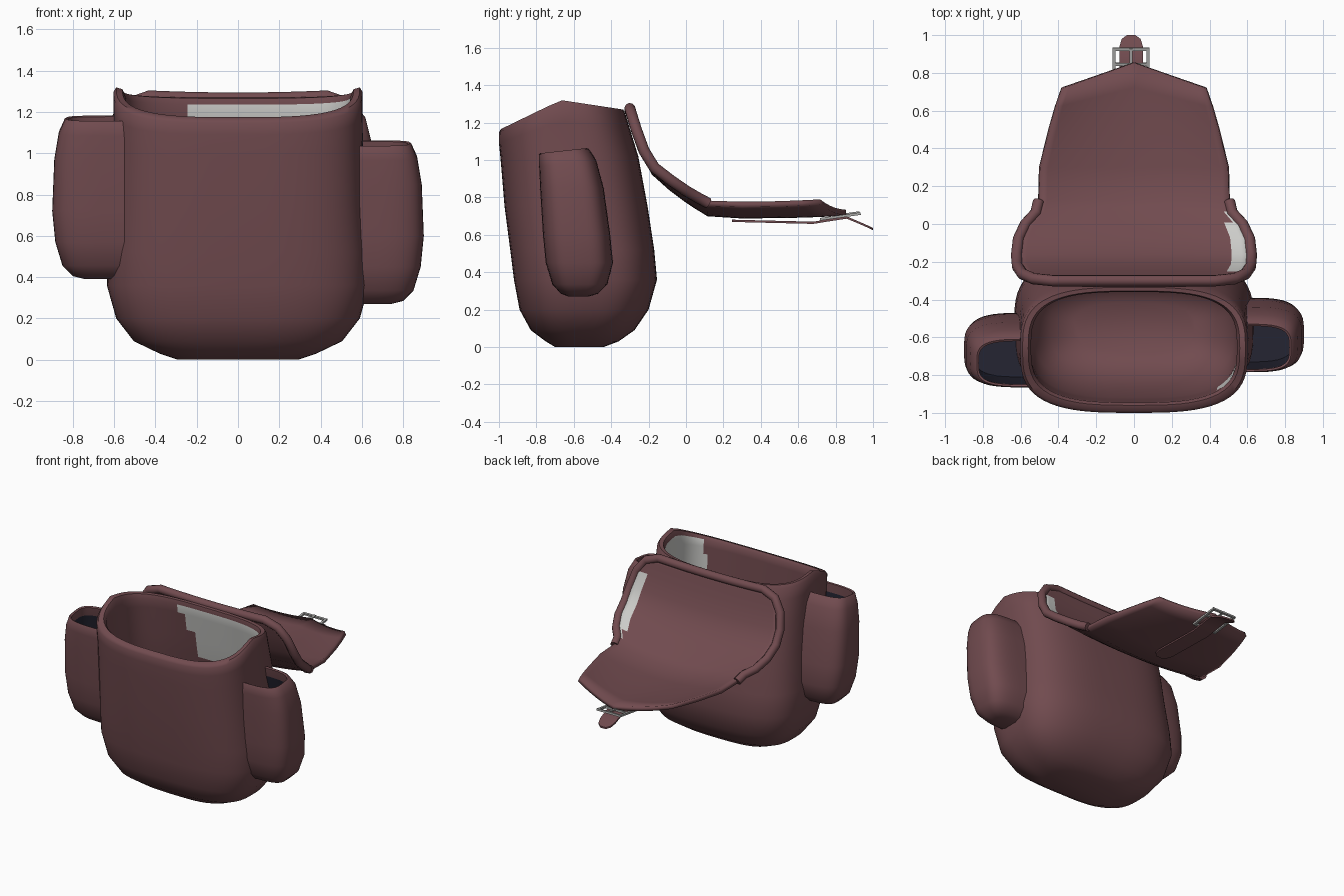
import bpy, bmesh, math
from mathutils import Vector

if "Cube" in bpy.data.objects:
    bpy.data.objects.remove(bpy.data.objects["Cube"])


def material(name, r, g, b):
    m = bpy.data.materials.new(name)
    m.diffuse_color = (r, g, b, 1)
    m.use_nodes = True
    m.node_tree.nodes["Principled BSDF"].inputs["Base Color"].default_value = m.diffuse_color
    return m


MAROON = material("maroon cloth", 0.165, 0.070, 0.078)
PALE = material("pale lining", 0.60, 0.60, 0.58)
NAVY = material("dark navy lining", 0.018, 0.018, 0.032)
METAL = material("grey metal", 0.38, 0.38, 0.37)


def finish(name, bm, mats, angle=45):
    me = bpy.data.meshes.new(name)
    bm.to_mesh(me)
    bm.free()
    me.shade_smooth()
    me.set_sharp_from_angle(angle=math.radians(angle))
    for m in mats:
        me.materials.append(m)
    ob = bpy.data.objects.new(name, me)
    bpy.context.collection.objects.link(ob)
    return ob


def loft(name, rings, mats, rule=None, closed=True, angle=45):
    """Skin a list of point rings; rule(ring index, centre) picks the material."""
    bm = bmesh.new()
    vs = [[bm.verts.new(p) for p in r] for r in rings]
    n = len(rings[0])
    for i in range(len(vs) - 1):
        for j in range(n if closed else n - 1):
            k = (j + 1) % n
            f = bm.faces.new((vs[i][j], vs[i][k], vs[i + 1][k], vs[i + 1][j]))
            if rule:
                f.material_index = rule(i, f.calc_center_median())
    if closed:
        bm.faces.new(vs[0])
        f = bm.faces.new(vs[-1])
        if rule:
            f.material_index = rule(len(vs) - 1, f.calc_center_median())
    bmesh.ops.recalc_face_normals(bm, faces=bm.faces)
    if not closed and sum(f.normal.z for f in bm.faces) < 0:
        bmesh.ops.reverse_faces(bm, faces=bm.faces)
    return finish(name, bm, mats, angle)


def arc(n, power, start=0.0, sweep=2 * math.pi, end=False):
    """Unit superellipse points."""
    out = []
    for i in range(n):
        a = start + sweep * i / (n - 1 if end else n)
        c, s = math.cos(a), math.sin(a)
        out.append((math.copysign(abs(c) ** (2 / power), c),
                    math.copysign(abs(s) ** (2 / power), s)))
    return out


# Main bag: outer wall, rolled lip, inner wall. Rows: z, front y, back y, half width
BODY = [(0.0, -0.70, -0.44, 0.29), (0.03, -0.75, -0.36, 0.38), (0.09, -0.83, -0.275, 0.505),
        (0.20, -0.89, -0.20, 0.59), (0.36, -0.92, -0.155, 0.635), (0.52, -0.94, -0.17, 0.63),
        (0.75, -0.97, -0.205, 0.612), (1.0, -0.99, -0.255, 0.605), (1.12, -1.0, -0.30, 0.603),
        (1.185, -1.0, -0.325, 0.603), (1.20, -0.99, -0.335, 0.59), (1.195, -0.96, -0.355, 0.56),
        (1.17, -0.945, -0.36, 0.545)]
INNER = len(BODY) - 1
BODY += [(z, -0.945 + (1.17 - z) * 0.04, -0.36 + (1.17 - z) * 0.21, 0.545 + (1.17 - z) * 0.02)
         for z in (1.12, 1.07, 1.02, 0.97, 0.92, 0.85, 0.75, 0.5)]
BODY += [(0.25, -0.85, -0.25, 0.53), (0.12, -0.77, -0.33, 0.44), (0.06, -0.68, -0.42, 0.32)]


def lip_height(y):
    return 1.32 - 0.16 * (-0.67 - y) / 0.33 if y < -0.67 else 1.32 - 0.05 * (y + 0.67) / 0.33


def body_ring(z, yf, yb, hx):
    pts = []
    for cx, cy in arc(64, 3.1):
        y = (yf + yb) / 2 + cy * (yb - yf) / 2
        zz = 0.9 + (z - 0.9) * (lip_height(y) - 0.9) / 0.3 if z > 0.9 else z
        pts.append((cx * hx, y, zz))
    return pts


def body_colour(i, c):
    if i < INNER or c.z < 0.72:
        return 0
    if c.y > -0.65:
        return int(c.x > -0.28 + 0.6 * (1.25 - c.z))
    return int(c.x > 0.45)


loft("bag_body", [body_ring(*r) for r in BODY], [MAROON, PALE], body_colour)

# Side pockets: D-shaped rings against the bag. Rows: z, front y, back y, outer x
POCKET = [(0.27, -0.63, -0.52, 0.74), (0.285, -0.67, -0.47, 0.80), (0.335, -0.715, -0.42, 0.85),
          (0.45, -0.75, -0.39, 0.885), (0.60, -0.765, -0.405, 0.90), (0.85, -0.78, -0.44, 0.89),
          (0.98, -0.785, -0.48, 0.868), (1.045, -0.785, -0.52, 0.84), (1.05, -0.78, -0.53, 0.832),
          (1.045, -0.77, -0.54, 0.822), (0.98, -0.768, -0.53, 0.83), (0.8, -0.762, -0.47, 0.86),
          (0.45, -0.73, -0.43, 0.85)]


def pocket(name, side, dy, dz, inner_x):
    rings = []
    for z, yf, yb, xo in POCKET:
        ring = []
        for cx, cy in arc(25, 3.6, -math.pi / 2, math.pi, True):
            y = (yf + yb) / 2 + cy * (yb - yf) / 2
            tilt = 0.11 * (y + 0.65) if z > 0.9 else 0
            ring.append((side * (inner_x + max(cx, 0) * (xo - inner_x)), y + dy, z + dz + tilt))
        rings.append(ring)
    loft(name, rings, [MAROON, NAVY], lambda i, c: int(i >= 10))


pocket("right_pocket", 1, 0, 0, 0.575)
pocket("left_pocket", -1, -0.08, 0.12, 0.55)

# Lid folded open behind the bag. Rows: edge y, edge z, half width, sag at the middle
LID = [(-0.30, 1.275, 0.43, 0.01), (-0.29, 1.24, 0.53, 0.01), (-0.265, 1.16, 0.59, 0.015),
       (-0.225, 1.05, 0.617, 0.02), (-0.17, 0.96, 0.622, 0.03), (-0.08, 0.89, 0.612, 0.04),
       (0.0, 0.835, 0.575, 0.045), (0.06, 0.80, 0.52, 0.05), (0.12, 0.768, 0.505, 0.055),
       (0.30, 0.762, 0.50, 0.06), (0.50, 0.765, 0.45, 0.06), (0.62, 0.77, 0.415, 0.06),
       (0.72, 0.775, 0.38, 0.055)]
US = [-1 + i / 12 for i in range(25)]
lid_rows = []
for y, z, hw, sag in LID:
    point = 0.135 * max(0, (y - 0.3) / 0.42)      # pointed free end
    lid_rows.append([(hw * u, y + point * (1 - abs(u)), z - sag * (1 - u * u)) for u in US])
lid = loft("lid_flap", lid_rows, [PALE, MAROON],
           lambda i, c: 0 if c.x > 0.5 and 2 <= i <= 6 else 1, closed=False)
sol = lid.modifiers.new("thickness", "SOLIDIFY")
sol.thickness = 0.03
sol.offset = 0
sol.material_offset = 1
sol.material_offset_rim = 1

# Piped rim round the hood part of the lid
path = [lid_rows[i][0] for i in range(8, 0, -1)] + lid_rows[0] + [lid_rows[i][-1] for i in range(1, 9)]
cu = bpy.data.curves.new("lid_rim", "CURVE")
cu.dimensions = "3D"
cu.bevel_depth = 0.03
cu.bevel_resolution = 3
cu.use_fill_caps = True
sp = cu.splines.new("POLY")
sp.points.add(len(path) - 1)
for p, co in zip(sp.points, path):
    p.co = (*co, 1)
cu.materials.append(MAROON)
bpy.context.collection.objects.link(bpy.data.objects.new("lid_rim", cu))

# Strap under the flap. Rows: y, z, half width
STRAP = [(0.245, 0.675, 0.02), (0.27, 0.674, 0.05), (0.31, 0.673, 0.062), (0.68, 0.664, 0.062),
         (0.78, 0.68, 0.062), (0.86, 0.692, 0.062), (0.94, 0.658, 0.062), (0.98, 0.64, 0.05),
         (1.0, 0.63, 0.022)]
loft("strap", [[(-0.015 + sx * w, y, z + sz * 0.006)
                for sx, sz in ((-1, -1), (1, -1), (1, 1), (-1, 1))] for y, z, w in STRAP],
     [MAROON], angle=40)

# Metal buckle: two side bars, three cross bars and a prong
bm = bmesh.new()
BARS = [((-0.105, 0, 0), (0.016, 0.22, 0.014)), ((0.075, 0, 0), (0.016, 0.22, 0.014)),
        ((-0.015, -0.10, 0), (0.19, 0.016, 0.014)), ((-0.015, 0.02, 0), (0.19, 0.016, 0.014)),
        ((-0.015, 0.102, 0), (0.19, 0.016, 0.014)), ((-0.015, 0.05, 0.008), (0.016, 0.11, 0.01))]
for centre, size in BARS:
    new = bmesh.ops.create_cube(bm, size=1)["verts"]
    bmesh.ops.scale(bm, vec=size, verts=new)
    bmesh.ops.translate(bm, vec=centre, verts=new)
buckle = finish("buckle", bm, [METAL], 30)
buckle.location = Vector((0, 0.825, 0.698))
buckle.rotation_euler.x = math.radians(8)
